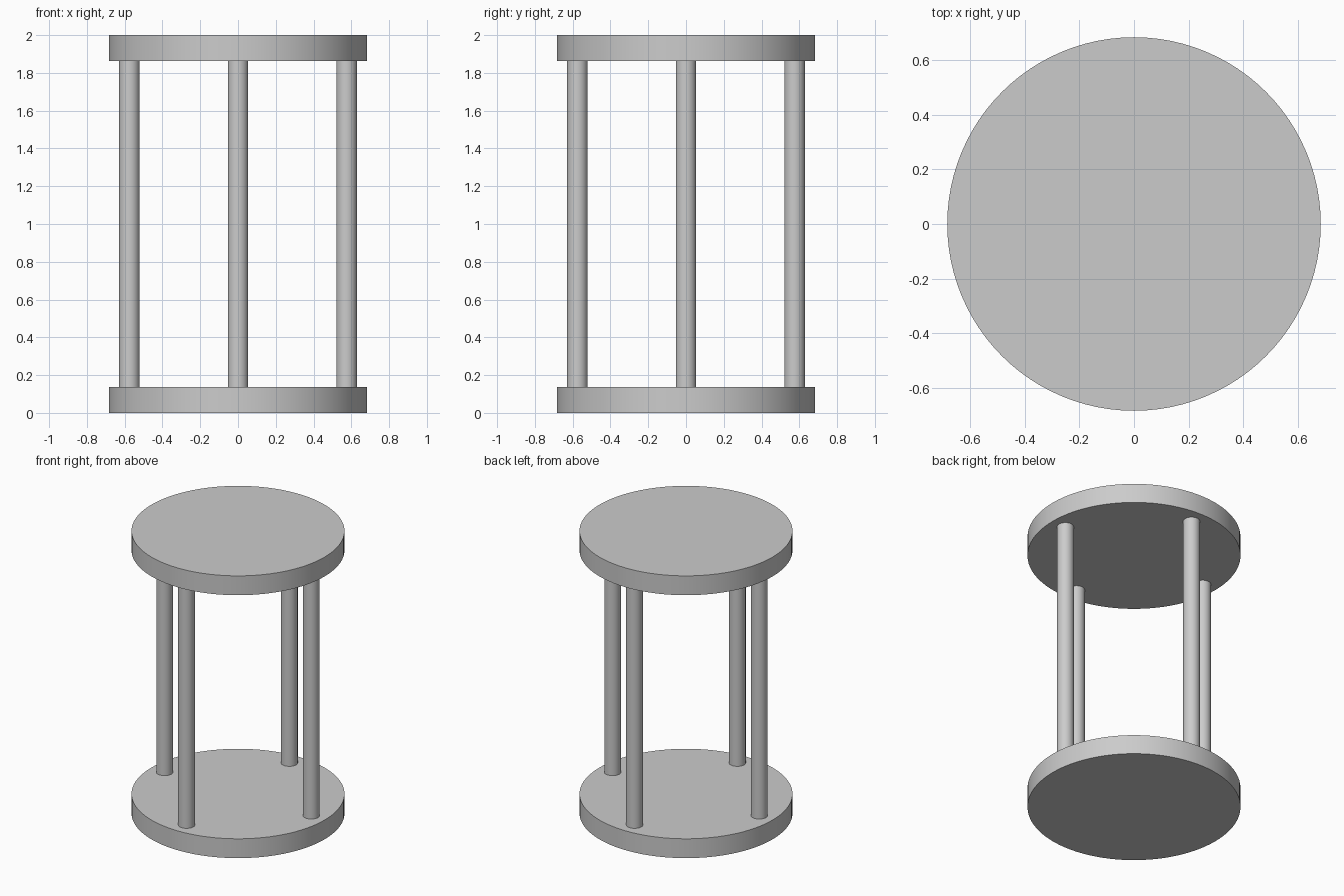
import bpy
from math import radians, cos, sin

cube = bpy.data.objects.get("Cube")
if cube:
    bpy.data.objects.remove(cube, do_unlink=True)

PLATE_RADIUS, PLATE_HEIGHT = 0.684, 0.137
POST_RADIUS, POST_RING = 0.054, 0.575
TOTAL_HEIGHT = 2.0

grey = bpy.data.materials.new("light_grey")
grey.use_nodes = True
colour = (0.6, 0.6, 0.6, 1)
grey.diffuse_color = colour
grey.node_tree.nodes["Principled BSDF"].inputs["Base Color"].default_value = colour


def cylinder(name, radius, bottom, top, x=0, y=0, sides=96):
    bpy.ops.mesh.primitive_cylinder_add(
        vertices=sides, radius=radius, depth=top - bottom,
        location=(x, y, (bottom + top) / 2))
    obj = bpy.context.object
    obj.name = name
    obj.data.materials.append(grey)
    bpy.ops.object.shade_smooth_by_angle(angle=radians(30))
    return obj


# Round end plates
cylinder("bottom_plate", PLATE_RADIUS, 0, PLATE_HEIGHT)
cylinder("top_plate", PLATE_RADIUS, TOTAL_HEIGHT - PLATE_HEIGHT, TOTAL_HEIGHT)

# Four posts evenly spaced on a ring between the plates
for i, side in enumerate(("left", "back", "right", "front")):
    a = radians(90 * i)
    cylinder(side + "_post", POST_RADIUS, PLATE_HEIGHT, TOTAL_HEIGHT - PLATE_HEIGHT,
             POST_RING * cos(a), POST_RING * sin(a), sides=48)
